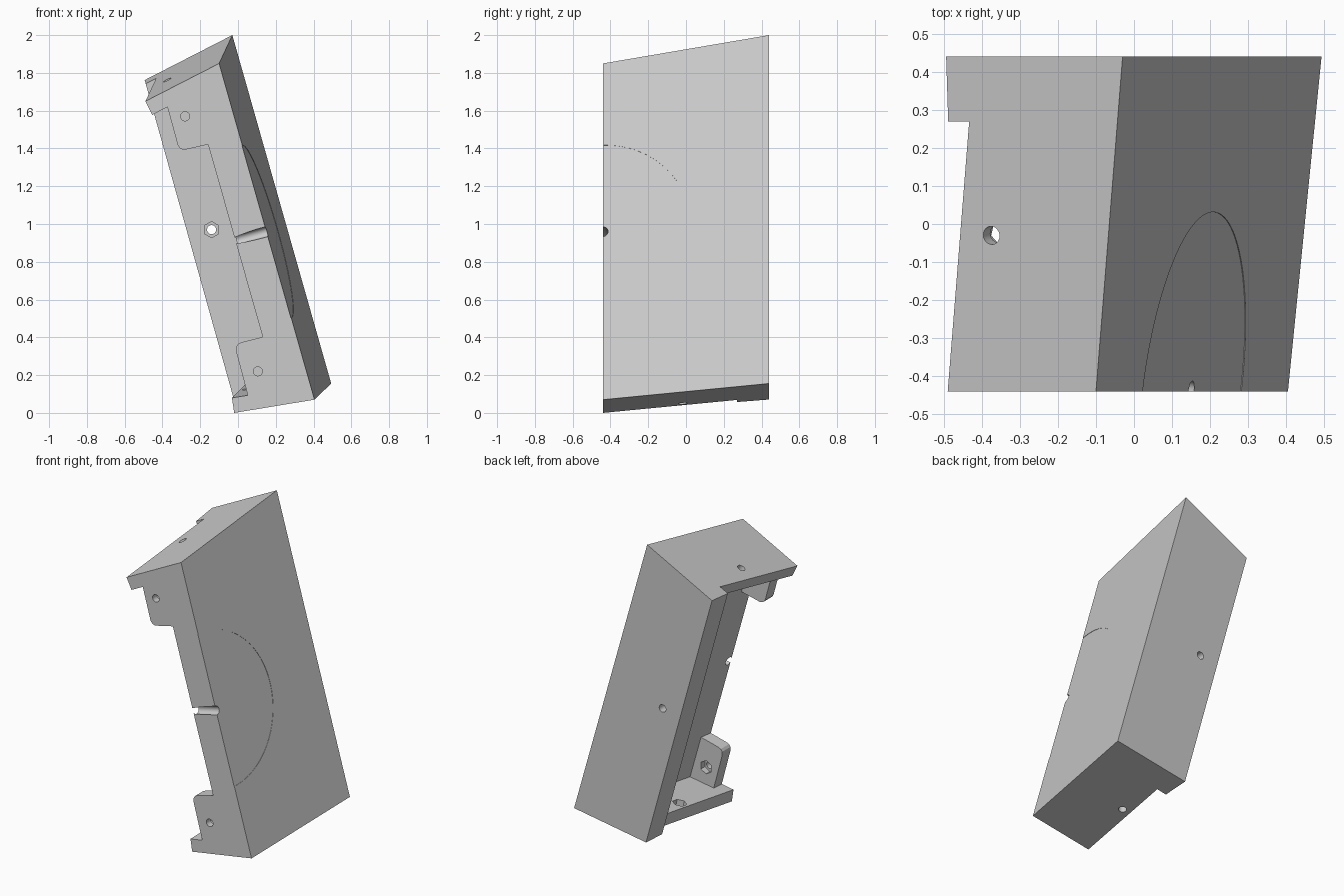
import bpy, bmesh
from mathutils import Vector, Matrix

if "Cube" in bpy.data.objects:
    bpy.data.objects.remove(bpy.data.objects["Cube"])

V = Vector


def new_object(name, bm):
    bmesh.ops.recalc_face_normals(bm, faces=bm.faces)
    mesh = bpy.data.meshes.new(name)
    bm.to_mesh(mesh)
    bm.free()
    ob = bpy.data.objects.new(name, mesh)
    bpy.context.collection.objects.link(ob)
    return ob


def solid(name, planes):
    """Convex solid: a large cube trimmed by (point, outward normal) planes."""
    bm = bmesh.new()
    bmesh.ops.create_cube(bm, size=6)
    for co, no in planes:
        geom = bm.verts[:] + bm.edges[:] + bm.faces[:]
        cut = bmesh.ops.bisect_plane(bm, geom=geom, plane_co=co, plane_no=no,
                                     clear_outer=True)["geom_cut"]
        edges = [e for e in cut if isinstance(e, bmesh.types.BMEdge)]
        if edges:
            bmesh.ops.edgeloop_fill(bm, edges=edges)
    return new_object(name, bm)


def plate(name, outline, y0, y1):
    bm = bmesh.new()
    face = bm.faces.new([bm.verts.new((x, y0, z)) for x, z in outline])
    ext = bmesh.ops.extrude_face_region(bm, geom=[face])["geom"]
    for v in ext:
        if isinstance(v, bmesh.types.BMVert):
            v.co.y = y1
    return new_object(name, bm)


def rod(co, no, near, far, radius, sides):
    """Cylinder along no, spanning offsets near..far from co."""
    bm = bmesh.new()
    place = (Matrix.Translation(co + no * (near + far) / 2)
             @ no.to_track_quat('Z', 'Y').to_matrix().to_4x4())
    bmesh.ops.create_cone(bm, cap_ends=True, segments=sides, radius1=radius,
                          radius2=radius, depth=abs(far - near), matrix=place)
    return new_object("cutter", bm)


def combine(target, other, op):
    other.hide_render = True
    mod = target.modifiers.new("bool", 'BOOLEAN')
    mod.operation, mod.object, mod.solver = op, other, 'EXACT'
    bpy.context.view_layer.objects.active = target
    bpy.ops.object.modifier_apply(modifier=mod.name)
    bpy.data.objects.remove(other)


def cut(other):
    combine(shell, other, 'DIFFERENCE')


MIDDLE = V((0, 0, 1))


def outward(co, no):
    no = no.normalized()
    return (co, no if no.dot(co - MIDDLE) > 0 else -no)


def through(a, b, c):
    return outward(a, (b - a).cross(c - a))


def inset(plane, t):
    return (plane[0] - plane[1] * t, plane[1])


def flip(plane):
    return (plane[0], -plane[1])


# outer corners and planes
W, INNER = 0.44, 0.27
LIP, WALL = 0.08, 0.172
f_tr, f_tl = V((-.10, -W, 1.85)), V((-.49, -W, 1.65))
f_br, f_bl = V((.405, -W, .07)), V((-.02, -W, 0))
b_tr, b_br = V((-.03, W, 2.0)), V((.49, W, .155))
right = through(f_tr, f_br, b_tr)
top = through(f_tr, f_tl, b_tr)
bottom = through(f_bl, f_br, b_br)
front = (V((0, -W, 0)), V((0, -1, 0)))
back = (V((0, W, 0)), V((0, 1, 0)))
behind_pocket = (V((0, INNER, 0)), V((0, 1, 0)))
left = (V((-.02, 0, .065)), V((-1.70, 0, -.475)).normalized())


def lip_end(corner, plane, edge):
    no = plane[1].cross(edge).normalized()
    return (corner, no if no.x < 0 else -no)


top_end = lip_end(f_tl, top, b_tr - f_tr)
bottom_end = lip_end(f_bl, bottom, b_br - f_br)

# block, hollowed and trimmed on the open left side
shell = solid("shell", [right, top, bottom, front, back,
                        (V((-1, 0, 0)), V((-1, 0, 0)))])
cut(solid("pocket", [inset(right, WALL), inset(top, LIP), inset(bottom, LIP),
                     behind_pocket]))
cut(solid("top_trim", [flip(top_end), behind_pocket,
                       (V((0, 0, 1.2)), V((0, 0, -1)))]))
cut(solid("bottom_trim", [flip(bottom_end), behind_pocket,
                          (V((0, 0, .6)), V((0, 0, 1)))]))
cut(solid("back_trim", [flip(left), (V((0, .2, 0)), V((0, -1, 0)))]))

# two rounded mounting tabs on the front
upper = [(-.385, 1.66), (-.325, 1.44), (-.318, 1.415), (-.305, 1.399),
         (-.285, 1.392), (-.16, 1.421), (-.08, 1.44), (-.17, 1.76)]
lower = [(.2, .42), (.13, .402), (.02, .374), (0, .365), (-.01, .35),
         (-.01, .325), (.05, .10), (.06, .05), (.30, .08)]
for outline in (upper, lower):
    combine(shell, plate("tab", outline, -W, -W + .085), 'UNION')

# screw holes with hexagonal nut seats on the inside
for co, no, thick, seat in (
        (V((-.28, -W, 1.57)), front[1], .085, .04),
        (V((.105, -W, .22)), front[1], .085, .04),
        (V((-.14, W, .97)), back[1], W - INNER, .08),
        (V((-.375, -.03, 1.762)), top[1], LIP, .04),
        (V((.074, -.017, .05)), bottom[1], LIP, .04)):
    cut(rod(co, no, .05, -thick - .05, .024, 24))
    cut(rod(co, no, seat - thick, -thick - .04, .043, 6))

# half-round cable channel and faint half disc on the right face
mid = (f_tr + f_br) / 2
cut(rod(mid, right[1], .1, -.3, .027, 24))
cut(rod(mid, right[1], .05, -.002, .475, 96))

bpy.ops.object.select_all(action='DESELECT')
shell.select_set(True)
bpy.context.view_layer.objects.active = shell
bpy.ops.object.shade_smooth_by_angle()
